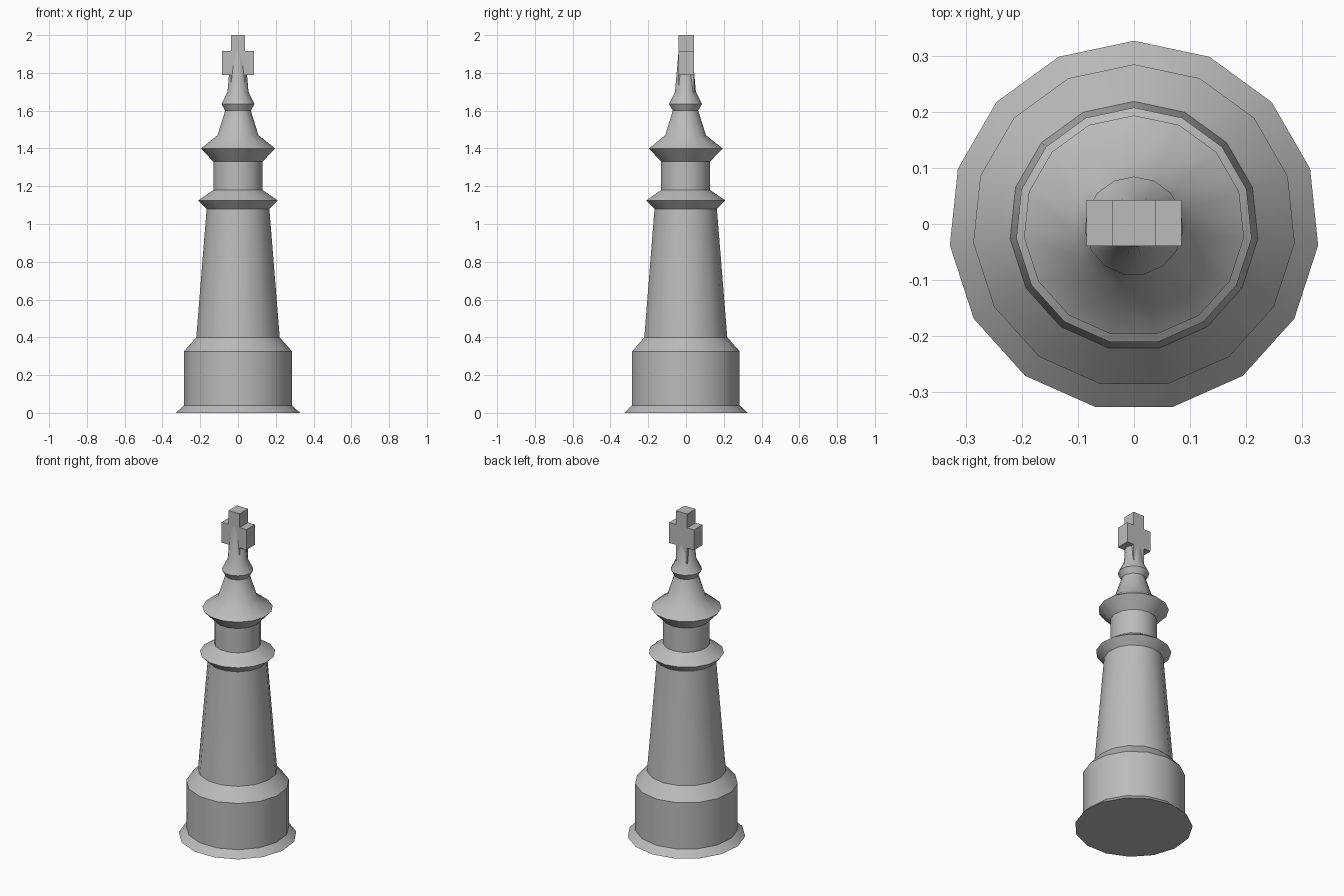
import bpy, bmesh, math

if "Cube" in bpy.data.objects:
    bpy.data.objects.remove(bpy.data.objects["Cube"])

SIDES = 15
SHIFT = -0.0035  # an odd polygon is not symmetric front to back

stone = bpy.data.materials.new("plain grey")
stone.use_nodes = True
GREY = (0.5, 0.5, 0.5, 1)
stone.diffuse_color = GREY
stone.node_tree.nodes["Principled BSDF"].inputs["Base Color"].default_value = GREY


def finish(name, bm):
    bmesh.ops.recalc_face_normals(bm, faces=bm.faces)
    mesh = bpy.data.meshes.new(name)
    bm.to_mesh(mesh)
    bm.free()
    mesh.materials.append(stone)
    obj = bpy.data.objects.new(name, mesh)
    bpy.context.collection.objects.link(obj)
    return obj


def lathe(name, profile):
    """Turned body with one vertex pointing to the back."""
    bm = bmesh.new()
    rings = []
    for r, z in profile:
        ring = []
        for i in range(SIDES):
            a = math.pi / 2 + math.tau * i / SIDES
            ring.append(bm.verts.new((r * math.cos(a), r * math.sin(a) + SHIFT, z)))
        rings.append(ring)
    for low, high in zip(rings, rings[1:]):
        for i in range(SIDES):
            j = (i + 1) % SIDES
            bm.faces.new((low[i], low[j], high[j], high[i]))
    bm.faces.new(rings[0][::-1])
    bm.faces.new(rings[-1])
    obj = finish(name, bm)
    bpy.ops.object.select_all(action="DESELECT")
    obj.select_set(True)
    bpy.context.view_layer.objects.active = obj
    bpy.ops.object.shade_smooth_by_angle(angle=math.radians(35))


def cross(name, stem, arm, depth, bottom, arm_low, arm_high, top, y):
    """Cross outline extruded front to back."""
    right = [(stem, bottom), (stem, arm_low), (arm, arm_low),
             (arm, arm_high), (stem, arm_high), (stem, top)]
    outline = right + [(-x, z) for x, z in reversed(right)]
    bm = bmesh.new()
    face = bm.faces.new([bm.verts.new((x, y - depth, z)) for x, z in outline])
    extruded = bmesh.ops.extrude_face_region(bm, geom=[face])["geom"]
    verts = [v for v in extruded if isinstance(v, bmesh.types.BMVert)]
    bmesh.ops.translate(bm, verts=verts, vec=(0, 2 * depth, 0))
    # The extrusion keeps the front face, closing the solid
    finish(name, bm)


# Turned body from the foot to the tapering neck
lathe("turned_body", [
    (0.33, 0), (0.288, 0.04), (0.288, 0.325), (0.222, 0.40),
    (0.167, 1.08), (0.211, 1.125), (0.131, 1.18), (0.131, 1.33),
    (0.197, 1.40), (0.109, 1.47), (0.068, 1.60), (0.088, 1.635),
    (0.056, 1.70), (0.037, 1.91),
])

# Cross on top
cross("top_cross", 0.038, 0.085, 0.041, 1.66, 1.79, 1.915, 2.0, 0.002)
